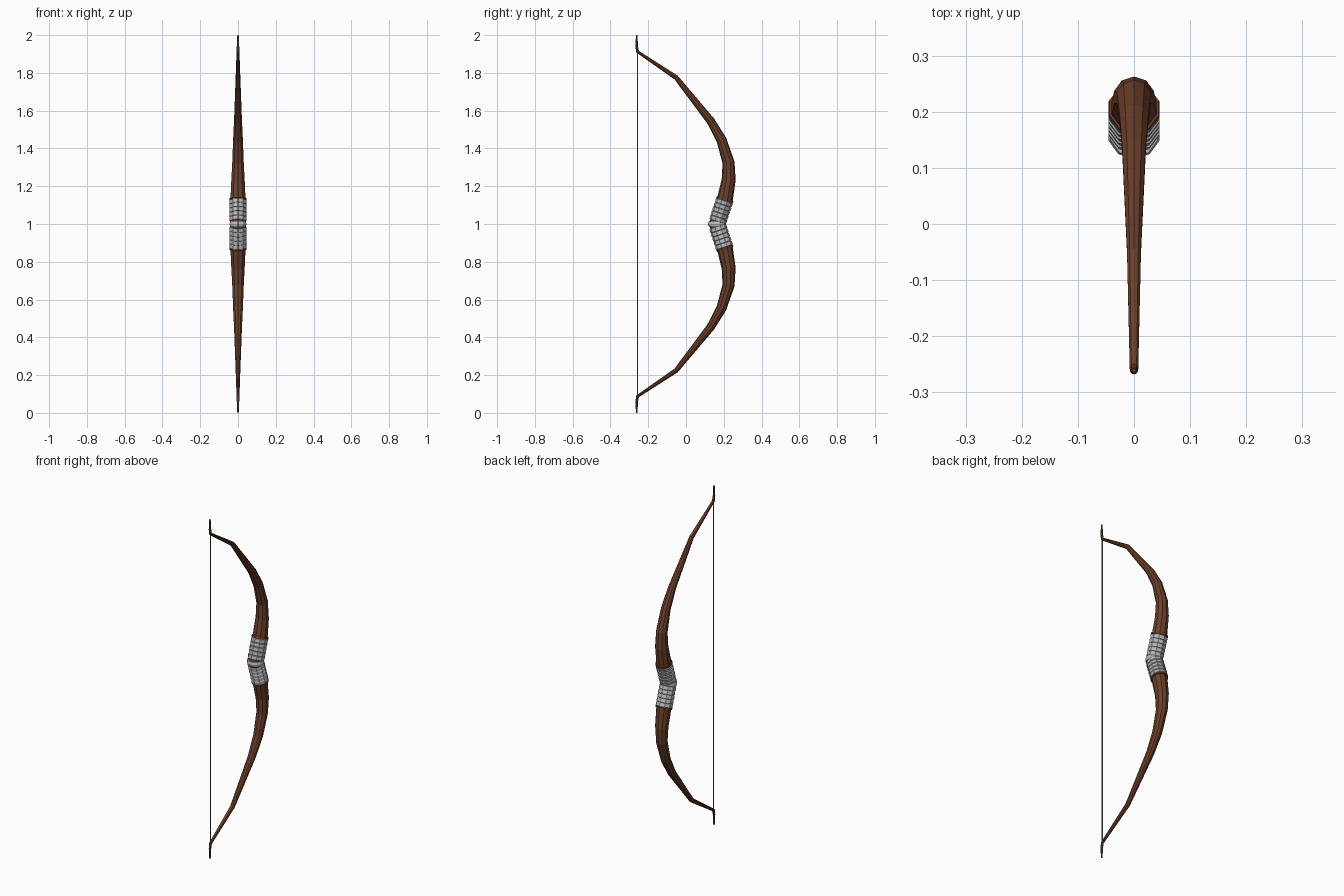
import bpy, bmesh, math
from mathutils import Vector

if "Cube" in bpy.data.objects:
    bpy.data.objects.remove(bpy.data.objects["Cube"])


def material(name, rgb):
    m = bpy.data.materials.new(name)
    m.diffuse_color = (*rgb, 1)
    m.use_nodes = True
    m.node_tree.nodes["Principled BSDF"].inputs["Base Color"].default_value = m.diffuse_color
    return m


WOOD = material("wood", (0.15, 0.05, 0.022))
CLOTH = material("wrap_cloth", (0.5, 0.5, 0.5))
CORD = material("string_cord", (0.2, 0.2, 0.2))


def tube(name, stations, mat, sides=10):
    """Skin a faceted tube over (centre, tangent, radius) stations in the YZ plane."""
    bm = bmesh.new()
    rings = []
    for c, t, r in stations:
        n = Vector((0, t.z, -t.y))
        ring = []
        for i in range(sides):
            a = 2 * math.pi * i / sides
            ring.append(bm.verts.new(c + n * (r * math.cos(a)) + Vector((r * math.sin(a), 0, 0))))
        rings.append(ring)
    for a, b in zip(rings, rings[1:]):
        for i in range(sides):
            j = (i + 1) % sides
            bm.faces.new((a[i], a[j], b[j], b[i]))
    bm.faces.new(rings[0])
    bm.faces.new(rings[-1])
    bmesh.ops.recalc_face_normals(bm, faces=bm.faces)
    me = bpy.data.meshes.new(name)
    bm.to_mesh(me)
    bm.free()
    me.materials.append(mat)
    ob = bpy.data.objects.new(name, me)
    bpy.context.collection.objects.link(ob)
    return ob


# Upper half of the bow: y, z, radius; the lower half mirrors it
half = [(0.163, 1.0, 0.042), (0.206, 1.13, 0.042), (0.226, 1.235, 0.037),
        (0.225, 1.325, 0.032), (0.131, 1.545, 0.022), (-0.052, 1.775, 0.013),
        (-0.256, 1.912, 0.008), (-0.261, 1.94, 0.007), (-0.261, 2.0, 0.004)]
half.insert(4, (0.188, 1.445, 0.027))
path = [(y, 2 - z, r) for y, z, r in half[:0:-1]] + half
pts = [Vector((0, y, z)) for y, z, r in path]

# Wooden limbs, with mitred sections
stations = []
for i, p in enumerate(pts):
    d_in = (p - pts[max(i - 1, 0)]).normalized()
    d_out = (pts[min(i + 1, len(pts) - 1)] - p).normalized()
    stations.append((p, (d_in + d_out).normalized(), path[i][2]))
tube("bow_limbs", stations, WOOD)

# Grip wrapping: overlapping flared bands along each half, closed by a wooden collar
for side, label in ((1, "upper"), (-1, "lower")):
    base = Vector((0, 0.163, 1.0))
    axis = Vector((0, 0.043, 0.13 * side)).normalized()
    t = axis * side
    for k in range(5):
        s = 0.014 + k * 0.0235
        tube(f"{label}_grip_band_{k + 1}",
             [(base + axis * s, t, 0.043), (base + axis * (s + 0.003), t, 0.0455),
              (base + axis * (s + 0.02), t, 0.0475), (base + axis * (s + 0.0225), t, 0.043)], CLOTH)
    tube(f"{label}_grip_collar",
         [(base + axis * 0.133, t, 0.0475), (base + axis * 0.141, t, 0.046)], WOOD)

# Middle band at the bend of the grip
up = Vector((0, 0, 1))
tube("middle_grip_band", [(Vector((0, 0.163, 1 + z)), up, r) for z, r in
                          ((-0.013, 0.044), (0, 0.0475), (0.013, 0.044))], CLOTH)

# Bow string
tube("bow_string", [(Vector((0, -0.257, z)), up, 0.0035) for z in (0.09, 1.91)], CORD, 6)
